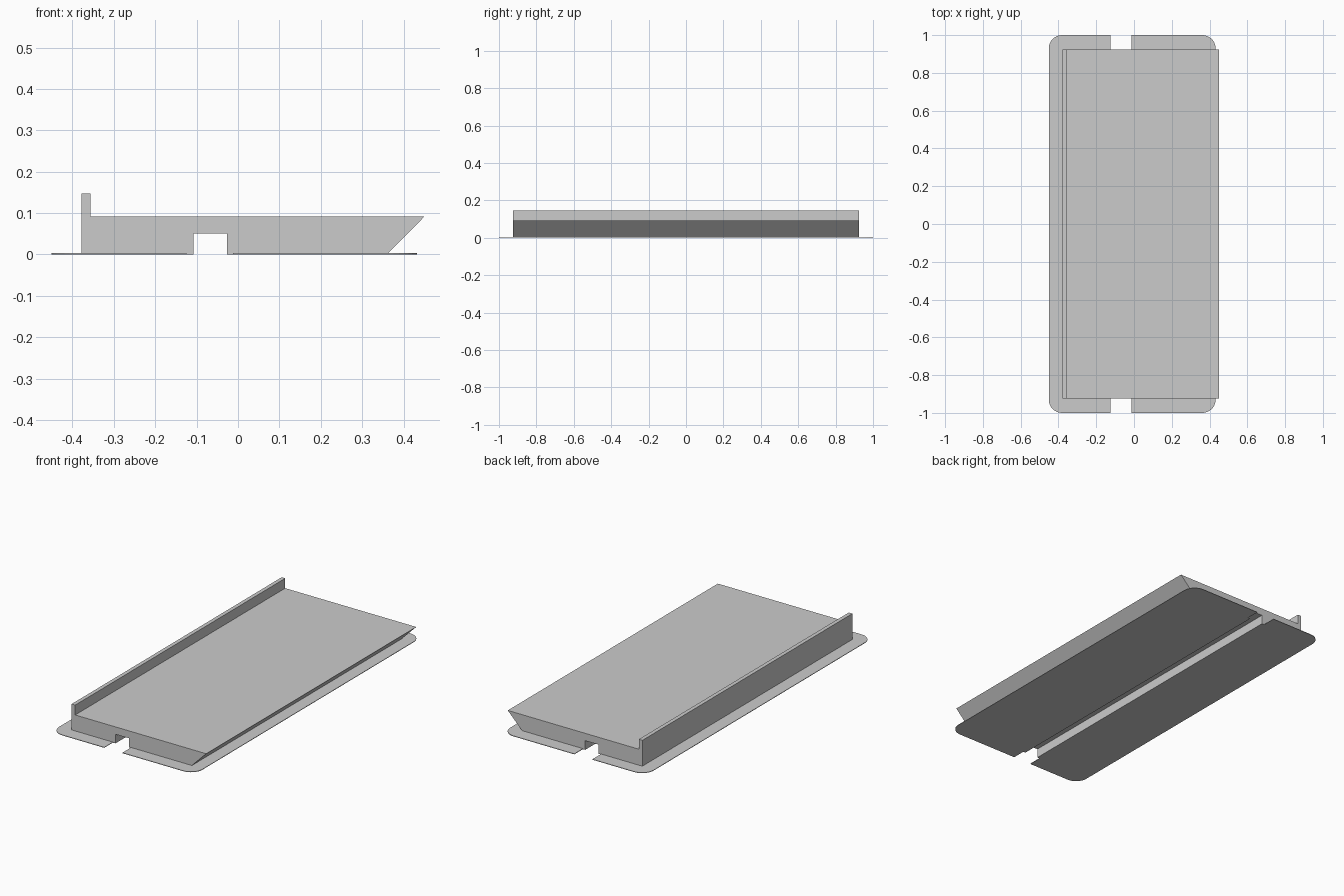
import bpy, math

if "Cube" in bpy.data.objects:
    bpy.data.objects.remove(bpy.data.objects["Cube"])

grey = bpy.data.materials.new("plain_grey")
grey.diffuse_color = (0.6, 0.6, 0.6, 1)
grey.use_nodes = True
grey.node_tree.nodes["Principled BSDF"].inputs["Base Color"].default_value = grey.diffuse_color


def prism(name, points, to_3d, offset):
    """Extrude a closed outline along an offset vector."""
    n = len(points)
    low = [to_3d(a, b) for a, b in points]
    high = [tuple(c + d for c, d in zip(v, offset)) for v in low]
    faces = [tuple(range(n))[::-1], tuple(range(n, 2 * n))]
    faces += [(i, (i + 1) % n, n + (i + 1) % n, n + i) for i in range(n)]
    mesh = bpy.data.meshes.new(name)
    mesh.from_pydata(low + high, [], faces)
    mesh.materials.append(grey)
    obj = bpy.data.objects.new(name, mesh)
    bpy.context.collection.objects.link(obj)
    return obj


def corner(cx, cy, start, r=0.07, steps=8):
    """Quarter-circle of outline points, counter-clockwise."""
    angles = [math.radians(start + 90 * i / steps) for i in range(steps + 1)]
    return [(cx + r * math.cos(a), cy + r * math.sin(a)) for a in angles]


# Ramp body: back lip, flat top, slanted front edge and cable groove below
profile = [(-0.378, 0), (-0.108, 0), (-0.108, 0.051), (-0.026, 0.051),
           (-0.026, 0), (0.36, 0), (0.451, 0.092), (-0.356, 0.092),
           (-0.356, 0.147), (-0.378, 0.147)]
prism("ramp_body", profile, lambda x, z: (x, -0.924, z), (0, 1.848, 0))

# Thin base sheets with rounded outer corners, one on each side of the groove
left = corner(-0.381, 0.93, 90) + corner(-0.381, -0.93, 180) + [(-0.124, -1), (-0.124, 1)]
right = corner(0.362, -0.93, 270) + corner(0.362, 0.93, 0) + [(-0.012, 1), (-0.012, -1)]
for name, outline in (("left_base_sheet", left), ("right_base_sheet", right)):
    prism(name, outline, lambda x, y: (x, y, 0), (0, 0, 0.003))

# Consistent outward normals
for obj in bpy.data.objects:
    bpy.context.view_layer.objects.active = obj
    bpy.ops.object.mode_set(mode='EDIT')
    bpy.ops.mesh.select_all(action='SELECT')
    bpy.ops.mesh.normals_make_consistent(inside=False)
    bpy.ops.object.mode_set(mode='OBJECT')
